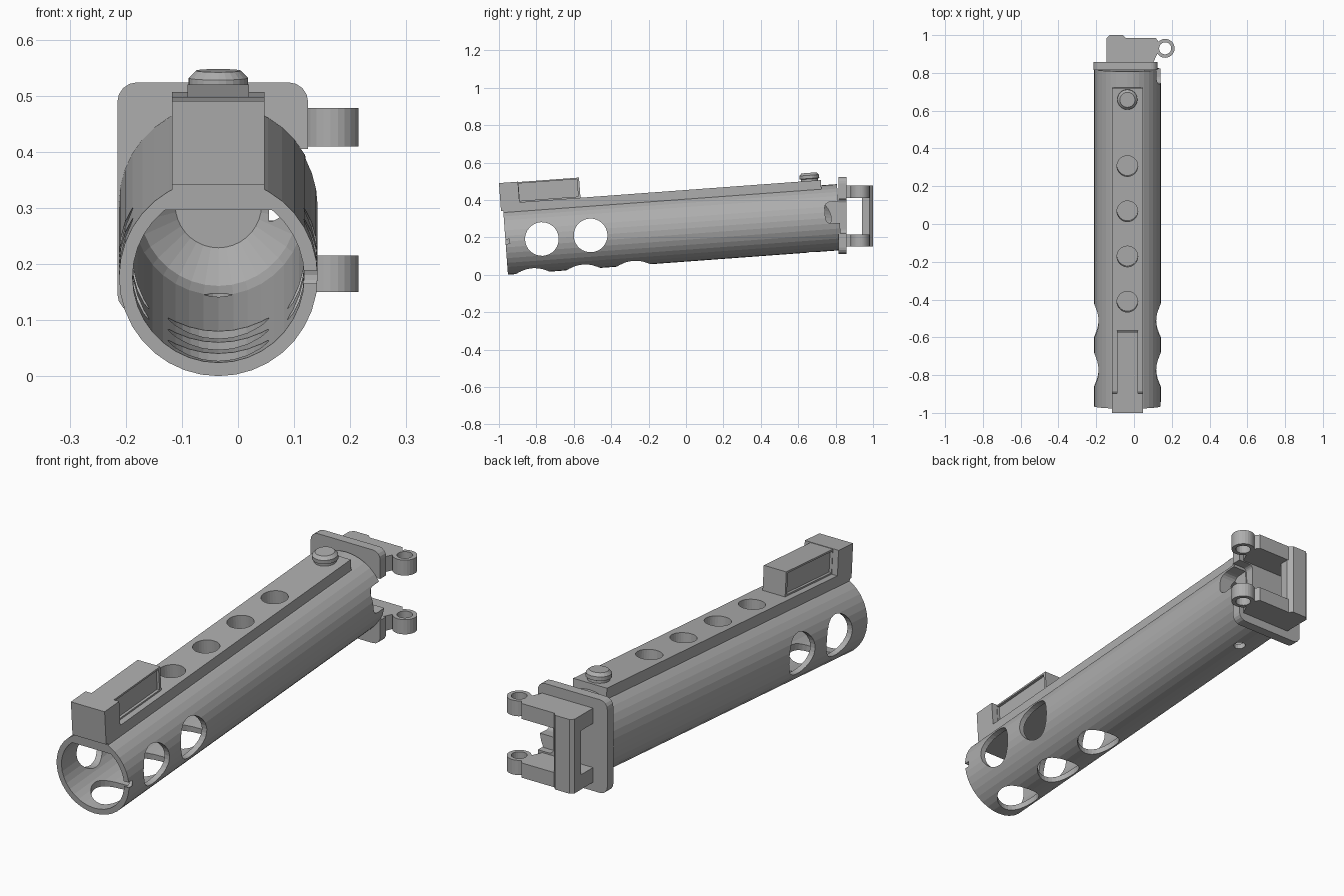
import bpy, bmesh, math
from mathutils import Matrix, Vector

cube = bpy.data.objects.get("Cube")
if cube:
    bpy.data.objects.remove(cube, do_unlink=True)

grey = bpy.data.materials.new("grey_metal")
grey.use_nodes = True
COLOUR = (0.42, 0.42, 0.42, 1)
grey.diffuse_color = COLOUR
grey.node_tree.nodes["Principled BSDF"].inputs["Base Color"].default_value = COLOUR


def finish(name, bm):
    bmesh.ops.recalc_face_normals(bm, faces=bm.faces)
    mesh = bpy.data.meshes.new(name)
    bm.to_mesh(mesh)
    bm.free()
    mesh.materials.append(grey)
    ob = bpy.data.objects.new(name, mesh)
    bpy.context.collection.objects.link(ob)
    return ob


def box(name, x, y, z, bevel=0, axis=None):
    """Box from ranges; bevel rounds the edges running along the axis."""
    bm = bmesh.new()
    bmesh.ops.create_cube(bm, size=1)
    for v in bm.verts:
        v.co = Vector([(r[0] + r[1]) / 2 + c * (r[1] - r[0]) for c, r in zip(v.co, (x, y, z))])
    if bevel:
        edges = [e for e in bm.edges
                 if abs((e.verts[0].co - e.verts[1].co).normalized()[axis]) > 0.9]
        bmesh.ops.bevel(bm, geom=edges, offset=bevel, segments=4, profile=0.5, affect='EDGES')
    return finish(name, bm)


def lathe(name, profile, centre=(0, 0, 0), axis='Z', sides=32):
    """Closed solid of revolution from (radius, height) pairs."""
    turn = {'Z': Matrix(), 'Y': Matrix.Rotation(-math.pi / 2, 4, 'X'),
            'X': Matrix.Rotation(math.pi / 2, 4, 'Y')}[axis]
    bm = bmesh.new()
    rings = []
    for r, h in profile:
        rings.append([bm.verts.new((r * math.cos(a), r * math.sin(a), h))
                      for a in (2 * math.pi * i / sides for i in range(sides))])
    for a, b in zip(rings, rings[1:]):
        for i in range(sides):
            j = (i + 1) % sides
            bm.faces.new((a[i], a[j], b[j], b[i]))
    bm.faces.new(rings[0])
    bm.faces.new(rings[-1])
    bm.transform(Matrix.Translation(centre) @ turn)
    return finish(name, bm)


def rod(name, r, centre, length, axis='Z', sides=32):
    return lathe(name, [(r, -length / 2), (r, length / 2)], centre, axis, sides)


def prism(name, outline, z):
    bm = bmesh.new()
    face = bm.faces.new([bm.verts.new((x, y, z[0])) for x, y in outline])
    top = bmesh.ops.extrude_face_region(bm, geom=[face])["geom"]
    bmesh.ops.translate(bm, vec=(0, 0, z[1] - z[0]),
                        verts=[g for g in top if isinstance(g, bmesh.types.BMVert)])
    return finish(name, bm)


def combine(target, other, op='DIFFERENCE'):
    mod = target.modifiers.new("combine", 'BOOLEAN')
    mod.operation, mod.solver, mod.object = op, 'EXACT', other
    bpy.context.view_layer.objects.active = target
    bpy.ops.object.modifier_apply(modifier=mod.name)
    bpy.data.objects.remove(other, do_unlink=True)


# Tube with top rail, built level with its front centre at the origin
LENGTH, HALF = 1.79, 0.0825
tube = lathe("tube", [(0.177, 0), (0.177, LENGTH)], axis='Y', sides=36)
combine(tube, box("rail", (-HALF, HALF), (0, 1.705), (0.1, 0.205)), 'UNION')

# Bore with a flat roof and a tapered far end
bore = lathe("bore", [(0.153, -0.1), (0.153, 1.64), (0.14, 1.69), (0.077, 1.76)], axis='Y', sides=36)
combine(bore, box("roof_cut", (-0.3, 0.3), (-0.3, 2), (0.12, 0.4)))
combine(tube, bore)

# Vent holes through the sides and underside
for y in (0.195, 0.456):
    combine(tube, rod("side_hole", 0.09, (0, y, 0), 0.6, 'X'))
for y in (0.133, 0.404, 0.674):
    combine(tube, rod("under_hole", 0.09, (0, y, -0.17), 0.2))
# Blind holes along the rail
for i in range(4):
    combine(tube, rod("rail_hole", 0.055, (0, 0.57 + 0.24 * i, 0.2), 0.13))
# Small pin hole below, front slot and rear notch on the hinge side
combine(tube, rod("pin_hole", 0.025, (0, 1.625, -0.17), 0.1, sides=16))
combine(tube, rod("slot_end", 0.022, (0.16, 0.022, 0), 0.12, 'X', 16))
combine(tube, box("slot", (0.1, 0.25), (-0.1, 0.022), (-0.012, 0.012)))
combine(tube, box("notch", (0.09, 0.25), (1.715, 1.9), (-0.03, 0.085), 0.03, 0))

# Front sight: wide head and a narrow block with recessed side panels
sight_head = box("sight_head", (-HALF, HALF), (-0.012, 0.09), (0.165, 0.315))
sight_block = box("sight_block", (-0.055, 0.055), (0.085, 0.417), (0.19, 0.313))
for s in (-1, 1):
    xs = sorted((s * 0.043, s * 0.1))
    combine(sight_block, box("panel_cut", xs, (0.092, 0.405), (0.212, 0.305)))

# Rear button on the rail
button = lathe("button", [(0.046, 0.19), (0.046, 0.215), (0.053, 0.218), (0.053, 0.235), (0.04, 0.248)],
               (0, 1.645, 0), sides=24)

# Tilt the level parts into place
place = Matrix.Translation((-0.035, -0.965, 0.177)) @ Matrix.Rotation(math.radians(4.2), 4, 'X')
for ob in (tube, sight_head, sight_block, button):
    ob.data.transform(place)

# Rear plate, open on the hinge side
plate = box("rear_plate", (-0.215, 0.125), (0.815, 0.857), (0.112, 0.524), 0.035, 1)
combine(plate, box("plate_cut", (0.05, 0.3), (0.7, 1), (0.222, 0.405), 0.02, 1))

# Hinge arms with eyelets
ARM = [(-0.145, 0.85), (0.1, 0.85), (0.125, 0.905), (0.165, 0.905), (0.165, 0.955), (0.13, 0.965),
       (0.115, 0.985), (-0.045, 0.985), (-0.06, 1.0), (-0.13, 1.0), (-0.145, 0.985)]
for name, z in (("lower_hinge_arm", (0.15, 0.215)), ("upper_hinge_arm", (0.41, 0.478))):
    mid, tall = (z[0] + z[1]) / 2, z[1] - z[0]
    arm = prism(name, ARM, z)
    combine(arm, rod("eyelet", 0.05, (0.165, 0.93, mid), tall, sides=24), 'UNION')
    combine(arm, rod("eyelet_hole", 0.032, (0.165, 0.93, mid), 0.2, sides=24))

# Upright bar joining the arms, standing off the plate
UPRIGHT = [(-0.145, 0.94), (-0.04, 0.94), (-0.04, 0.98), (-0.06, 1.0), (-0.13, 1.0), (-0.145, 0.985)]
prism("hinge_upright", UPRIGHT, (0.2, 0.42))
